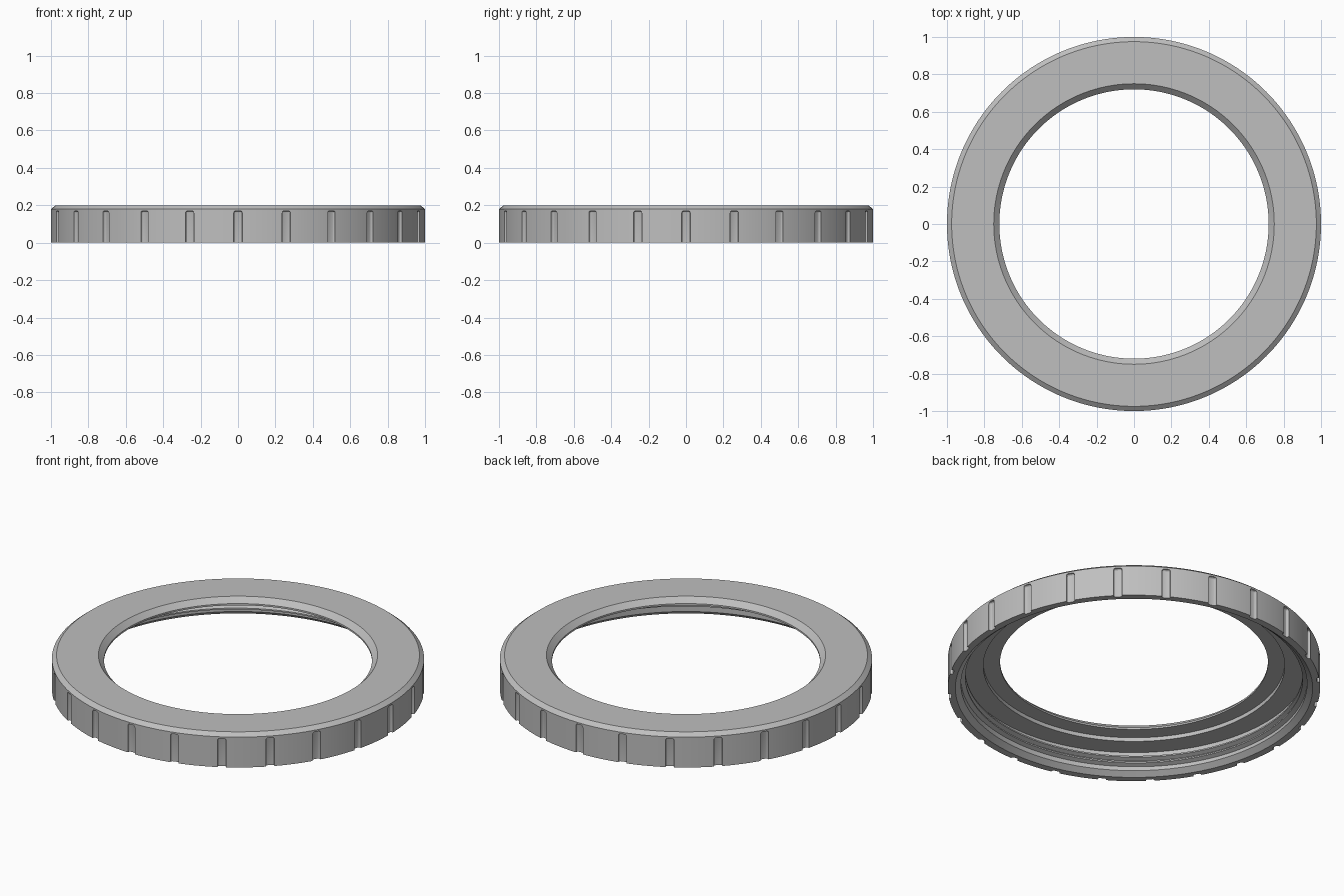
import bpy, bmesh
from math import cos, sin, pi, radians
from mathutils import Matrix, Vector

if "Cube" in bpy.data.objects:
    bpy.data.objects.remove(bpy.data.objects["Cube"])

SEGMENTS = 192
GROOVES = 24

grey = bpy.data.materials.new("plain_grey")
grey.use_nodes = True
grey.diffuse_color = (0.52, 0.52, 0.52, 1)
grey.node_tree.nodes["Principled BSDF"].inputs["Base Color"].default_value = grey.diffuse_color


def make_object(name, bm):
    bmesh.ops.recalc_face_normals(bm, faces=bm.faces)
    mesh = bpy.data.meshes.new(name)
    bm.to_mesh(mesh)
    bm.free()
    mesh.materials.append(grey)
    obj = bpy.data.objects.new(name, mesh)
    bpy.context.collection.objects.link(obj)
    return obj


def activate(obj):
    bpy.ops.object.select_all(action='DESELECT')
    obj.select_set(True)
    bpy.context.view_layer.objects.active = obj


def sweep(bm, loops, closed):
    """Skin a list of equal vertex loops; cap the ends if it is open."""
    count = len(loops)
    for i in range(count if closed else count - 1):
        a, b = loops[i], loops[(i + 1) % count]
        for j in range(len(a)):
            k = (j + 1) % len(a)
            bm.faces.new((a[j], a[k], b[k], b[j]))
    if not closed:
        bm.faces.new(loops[0])
        bm.faces.new(loops[-1])


def place(bm, profile, angle, rise=0):
    return [bm.verts.new((r * cos(angle), r * sin(angle), z + rise)) for r, z in profile]


# Ring body: chamfered top, stepped underside, flared bottom opening
section = [(1, 0), (1, 0.18), (0.975, 0.2), (0.75, 0.2), (0.72, 0.17), (0.72, 0.16),
           (0.81, 0.16), (0.81, 0.137), (0.93, 0.137), (0.93, 0.025), (0.96, 0)]
bm = bmesh.new()
sweep(bm, [place(bm, section, 2 * pi * i / SEGMENTS) for i in range(SEGMENTS)], True)
ring = make_object("ring_body", bm)

# Grip grooves: rounded blocks cut out of the outer wall
bm = bmesh.new()
for i in range(GROOVES):
    block = bmesh.new()
    bmesh.ops.create_cube(block, size=1, matrix=Matrix.Translation((1.01, 0, 0.06))
                          @ Matrix.Diagonal((0.052, 0.046, 0.22, 1)))
    bmesh.ops.bevel(block, geom=block.edges[:], offset=0.011, segments=3,
                    profile=0.5, affect='EDGES')
    block.transform(Matrix.Rotation(2 * pi * i / GROOVES, 4, 'Z'))
    temp = bpy.data.meshes.new("groove_block")
    block.to_mesh(temp)
    block.free()
    bm.from_mesh(temp)
    bpy.data.meshes.remove(temp)
cutter = make_object("groove_cutter", bm)
cutter.hide_render = True

cut = ring.modifiers.new("grip_grooves", 'BOOLEAN')
cut.operation = 'DIFFERENCE'
cut.solver = 'EXACT'
cut.object = cutter
activate(ring)
bpy.ops.object.modifier_apply(modifier=cut.name)
bpy.data.objects.remove(cutter)
bpy.ops.object.shade_smooth_by_angle(angle=radians(25))

# Internal screw thread: a tapering ridge along a helix
pitch, turns = 0.04, 2.25
steps = int(SEGMENTS * turns)
bm = bmesh.new()
loops = []
for i in range(steps + 1):
    t = i / steps
    height = 0.024 * min(1, 12 * t + 0.05, 12 * (1 - t) + 0.05)
    ridge = [(0.935, -0.016), (0.93 - height, -0.004),
             (0.93 - height, 0.004), (0.935, 0.016)]
    loops.append(place(bm, ridge, 2 * pi * turns * t, 0.04 + pitch * turns * t * 0.9))
sweep(bm, loops, False)
thread = make_object("screw_thread", bm)
activate(thread)
bpy.ops.object.shade_smooth_by_angle(angle=radians(25))
